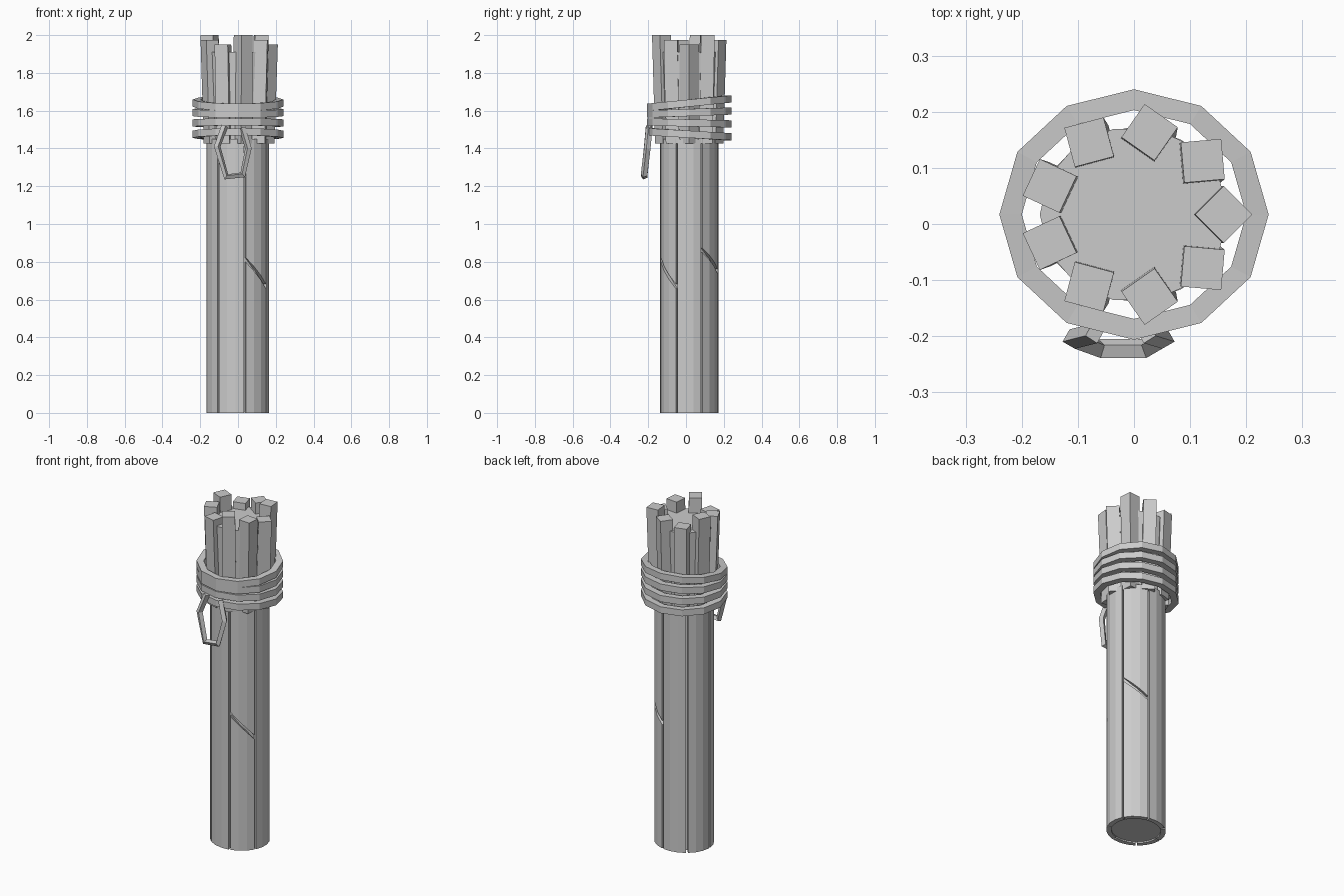
import bpy
from math import sin, cos, radians, pi

cube = bpy.data.objects.get("Cube")
if cube:
    bpy.data.objects.remove(cube)

CENTRE_Y = 0.017
DEPTH = 0.93  # the torch is slightly flattened front to back

grey = bpy.data.materials.new("plain_grey")
grey.use_nodes = True
grey.diffuse_color = (0.6, 0.6, 0.6, 1)
grey.node_tree.nodes["Principled BSDF"].inputs["Base Color"].default_value = (0.6, 0.6, 0.6, 1)


def add_mesh(name, verts, faces):
    mesh = bpy.data.meshes.new(name)
    mesh.from_pydata(verts, [], faces)
    mesh.materials.append(grey)
    obj = bpy.data.objects.new(name, mesh)
    bpy.context.collection.objects.link(obj)
    return obj


def polar(radius, degrees, z):
    a = radians(degrees)
    return (radius * cos(a), CENTRE_Y + DEPTH * radius * sin(a), z)


def prism(name, bottom, top):
    n = len(bottom)
    sides = [(i, (i + 1) % n, n + (i + 1) % n, n + i) for i in range(n)]
    caps = [tuple(reversed(range(n))), tuple(range(n, 2 * n))]
    return add_mesh(name, bottom + top, sides + caps)


# Solid cores of the handle and the head
def core(name, radius_low, radius_high, z_low, z_high, count):
    angles = [360 * i / count for i in range(count)]
    prism(name, [polar(radius_low, a, z_low) for a in angles],
          [polar(radius_high, a, z_high) for a in angles])


core("handle_core", 0.147, 0.147, 0.008, 1.46, 14)
core("head_core", 0.15, 0.168, 1.44, 1.91, 14)


# Curved slats around the handle; end heights may slope across the slat
def slat(name, angle, low, high):
    half = 24
    offsets = [-half, -half / 3, half / 3, half]

    def section(ends):
        def z(o):
            return ends[0] + (ends[1] - ends[0]) * (o + half) / (2 * half)
        return ([polar(0.166, angle + o, z(o)) for o in offsets]
                + [polar(0.138, angle + o, z(o)) for o in reversed(offsets)])
    prism(name, section(low), section(high))


SLATS = 7
splits = {1: (0.86, 0.75), 6: (0.81, 0.67)}
for i in range(SLATS):
    angle = 360 * i / SLATS
    base, end = (0, 0), (1.45, 1.45)
    if i in splits:
        cut = splits[i]
        slat(f"handle_slat_{i}_lower", angle, base, tuple(c - 0.012 for c in cut))
        slat(f"handle_slat_{i}_upper", angle, tuple(c + 0.012 for c in cut), end)
    else:
        slat(f"handle_slat_{i}", angle, base, end)

# Square sticks around the head, flaring outward, in three repeating heights
STICKS = 9
tops = (1.95, 2.0, 1.975)
for i in range(STICKS):
    angle = 360 * i / STICKS

    def square(radius, z):
        cx, cy, _ = polar(radius, angle, z)
        turn = radians(45 - angle)
        return [(cx + 0.051 * cos(turn + pi / 4 + k * pi / 2),
                 cy + 0.051 * sin(turn + pi / 4 + k * pi / 2), z) for k in range(4)]
    prism(f"head_stick_{i}", square(0.142, 1.425), square(0.16, tops[i % 3]))


# Binding bands, fanned apart at the back and gathered at the front
def band(name, z, tilt):
    n = 12
    profile = [(0.2, -0.019), (0.24, -0.019), (0.24, 0.019), (0.2, 0.019)]
    verts = []
    for i in range(n):
        a = 360 * i / n
        verts += [polar(r, a, z + h + tilt * sin(radians(a))) for r, h in profile]
    faces = []
    for i in range(n):
        p, q = 4 * i, 4 * ((i + 1) % n)
        faces += [(p + k, q + k, q + (k + 1) % 4, p + (k + 1) % 4) for k in range(4)]
    obj = add_mesh(name, verts, [tuple(reversed(f)) for f in faces])
    return obj


for i, (z, tilt) in enumerate([(1.475, -0.013), (1.535, -0.005), (1.59, 0.008), (1.64, 0.022)]):
    band(f"binding_band_{i}", z, tilt)

# Hanging loop tied to the front of the binding
path = [(-0.07, -0.195, 1.52), (-0.11, -0.205, 1.41), (-0.062, -0.222, 1.25),
        (0.025, -0.222, 1.26), (0.055, -0.205, 1.4), (0.022, -0.195, 1.51)]
curve = bpy.data.curves.new("hanging_loop", "CURVE")
curve.dimensions = "3D"
curve.bevel_depth = 0.018
curve.bevel_resolution = 0
curve.use_fill_caps = True
line = curve.splines.new("POLY")
line.points.add(len(path) - 1)
for point, co in zip(line.points, path):
    point.co = (*co, 1)
line.use_smooth = False
curve.materials.append(grey)
bpy.context.collection.objects.link(bpy.data.objects.new("hanging_loop", curve))
